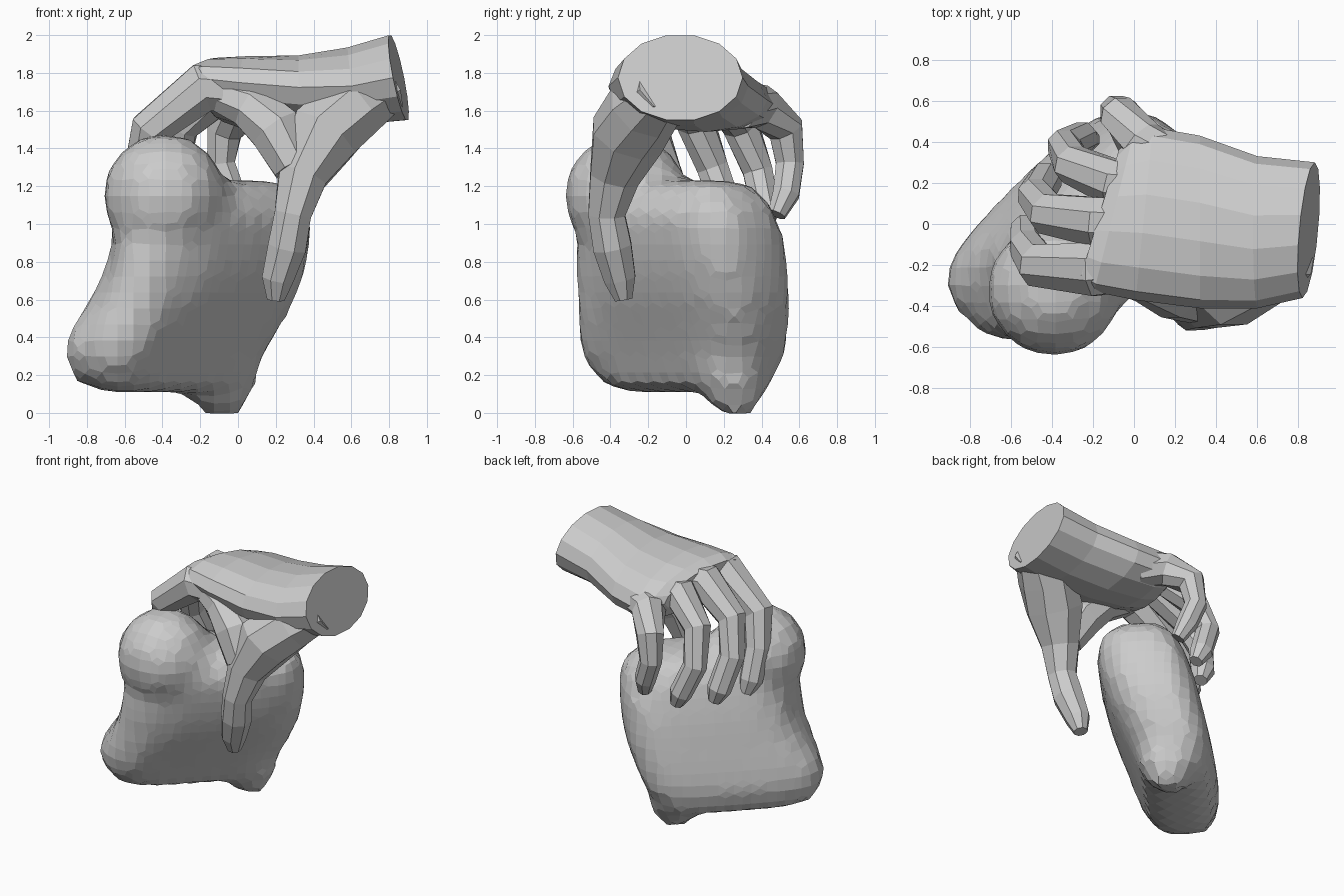
import bpy, bmesh, math
from mathutils import Vector

if "Cube" in bpy.data.objects:
    bpy.data.objects.remove(bpy.data.objects["Cube"])

R2 = math.sqrt(0.5)


def loft(name, rings):
    """Closed skin through equal-sized rings of points."""
    bm = bmesh.new()
    vr = [[bm.verts.new(p) for p in r] for r in rings]
    n = len(vr[0])
    for a, b in zip(vr, vr[1:]):
        for i in range(n):
            bm.faces.new((a[i], a[(i + 1) % n], b[(i + 1) % n], b[i]))
    bm.faces.new(vr[0][::-1])
    bm.faces.new(vr[-1])
    bmesh.ops.recalc_face_normals(bm, faces=bm.faces)
    return finish(name, bm)


def finish(name, bm):
    me = bpy.data.meshes.new(name)
    bm.to_mesh(me)
    bm.free()
    ob = bpy.data.objects.new(name, me)
    bpy.context.collection.objects.link(ob)
    return ob


def limb(name, pts, sides=8):
    """Tapered tube through (x, y, z, radius) points."""
    P = [Vector(p[:3]) for p in pts]
    rings = []
    for i, p in enumerate(P):
        d = (P[min(i + 1, len(P) - 1)] - P[max(i - 1, 0)]).normalized()
        a = d.cross(Vector((0, 1, 0.01))).normalized()
        b = d.cross(a)
        rings.append([p + (a * math.cos(t) + b * math.sin(t)) * pts[i][3]
                      for t in (2 * math.pi * (k + .5) / sides for k in range(sides))])
    return loft(name, rings)


def ball(name, loc, scale):
    bm = bmesh.new()
    bmesh.ops.create_uvsphere(bm, u_segments=20, v_segments=12, radius=1)
    for v in bm.verts:
        v.co = Vector(loc) + Vector([c * s for c, s in zip(v.co, scale)])
    return finish(name, bm)


def fuse(base, parts):
    """Boolean-union the parts into the base."""
    for p in parts:
        m = base.modifiers.new("union", 'BOOLEAN')
        m.operation, m.solver, m.object = 'UNION', 'EXACT', p
    bake(base)
    for p in parts:
        bpy.data.objects.remove(p)


def bake(ob):
    dg = bpy.context.evaluated_depsgraph_get()
    dg.update()
    me = bpy.data.meshes.new_from_object(ob.evaluated_get(dg))
    ob.modifiers.clear()
    ob.data = me


# held lump: diagonal leaning slab (z, s_min, s_max, u_min, u_max)
levels = [(.11, -.68, .20, .12, .44), (.17, -.83, .26, .05, .51), (.30, -.92, .34, .0, .55),
          (.45, -.88, .40, -.07, .53), (.62, -.76, .45, -.15, .49), (.80, -.69, .47, -.21, .45),
          (1.0, -.68, .47, -.25, .39), (1.12, -.63, .42, -.23, .34), (1.20, -.5, .34, -.16, .27),
          (1.23, -.4, .24, -.07, .18)]
rings = []
for z, s0, s1, u0, u1 in levels:
    ring = []
    for k in range(24):
        t = 2 * math.pi * k / 24
        c, d = math.cos(t), math.sin(t)
        s = (s0 + s1) / 2 + (s1 - s0) / 2 * math.copysign(abs(c) ** .55, c)
        u = (u0 + u1) / 2 + (u1 - u0) / 2 * math.copysign(abs(d) ** .6, d)
        ring.append(((s - u) * R2, (s + u) * R2, z))
    rings.append(ring)
lump = loft("held_lump", rings)

# round knob, ridge below it, and pointed bottom corner
fuse(lump, [ball("knob", (-.39, -.32, 1.15), (.33, .33, .33)),
            limb("ridge", [(-.42, -.36, 1.1, .22), (-.45, -.38, .8, .21),
                           (-.52, -.38, .58, .2), (-.64, -.37, .35, .2), (-.68, -.36, .22, .13)], 12),
            limb("corner", [(-.06, .2, .4, .12), (-.07, .25, .2, .19), (-.09, .27, .08, .16),
                            (-.1, .28, -.01, .09)], 10)])
m = lump.modifiers.new("remesh", 'REMESH')
m.mode, m.voxel_size = 'VOXEL', .085
m = lump.modifiers.new("smooth", 'SMOOTH')
m.factor, m.iterations = .3, 1
bake(lump)

# palm and wrist (x, y centre, y radius, z centre, z radius, x shear by z, by y, roll)
palm = [(.85, -.03, .33, 1.775, .23, -.2, .09, 0), (.6, -.04, .37, 1.73, .21, -.1, 0, 0),
        (.32, .01, .42, 1.69, .2, 0, 0, -.08), (.05, .05, .42, 1.69, .19, 0, .1, -.14),
        (-.1, .05, .38, 1.71, .16, 0, .25, -.16), (-.17, .04, .32, 1.73, .1, 0, .3, -.18)]
rings = []
for x, yc, ry, zc, rz, kz, ky, roll in palm:
    ring = []
    for k in range(14):
        t = 2 * math.pi * k / 14
        y, z = ry * math.cos(t), rz * math.sin(t)
        ring.append((x + kz * z + ky * y, yc + y, zc + z + roll * y))
    rings.append(ring)
hand = loft("hand", rings)

# thumb with its web, and four curled fingers
digits = {
    "thumb": [(.78, -.12, 1.73, .15), (.6, -.22, 1.62, .2), (.45, -.31, 1.47, .205),
              (.34, -.38, 1.25, .14), (.29, -.42, 1.05, .105), (.26, -.39, .88, .11),
              (.21, -.35, .71, .09), (.2, -.33, .6, .05)],
    "thumb_web": [(-.12, -.22, 1.7, .1), (.06, -.26, 1.63, .13), (.2, -.32, 1.5, .15),
                  (.3, -.37, 1.3, .12)],
    "index_finger": [(.05, -.19, 1.7, .13), (-.19, -.22, 1.72, .14), (-.47, -.2, 1.5, .11),
                     (-.52, -.11, 1.28, .09), (-.52, -.03, 1.07, .085), (-.5, 0, .98, .05)],
    "middle_finger": [(.05, 0, 1.7, .13), (-.18, .01, 1.73, .13), (-.42, .05, 1.54, .105),
                      (-.48, .14, 1.3, .09), (-.43, .22, 1.07, .085), (-.40, .23, .98, .05)],
    "ring_finger": [(.08, .18, 1.67, .12), (-.1, .2, 1.69, .12), (-.3, .29, 1.52, .1),
                    (-.34, .38, 1.28, .085), (-.25, .42, 1.07, .08), (-.21, .41, .98, .05)],
    "little_finger": [(.18, .29, 1.63, .13), (.03, .4, 1.62, .12), (-.07, .53, 1.5, .1),
                      (-.09, .55, 1.32, .08), (-.03, .53, 1.16, .075), (.01, .48, 1.05, .05)],
}
fuse(hand, [limb(n, p) for n, p in digits.items()])
